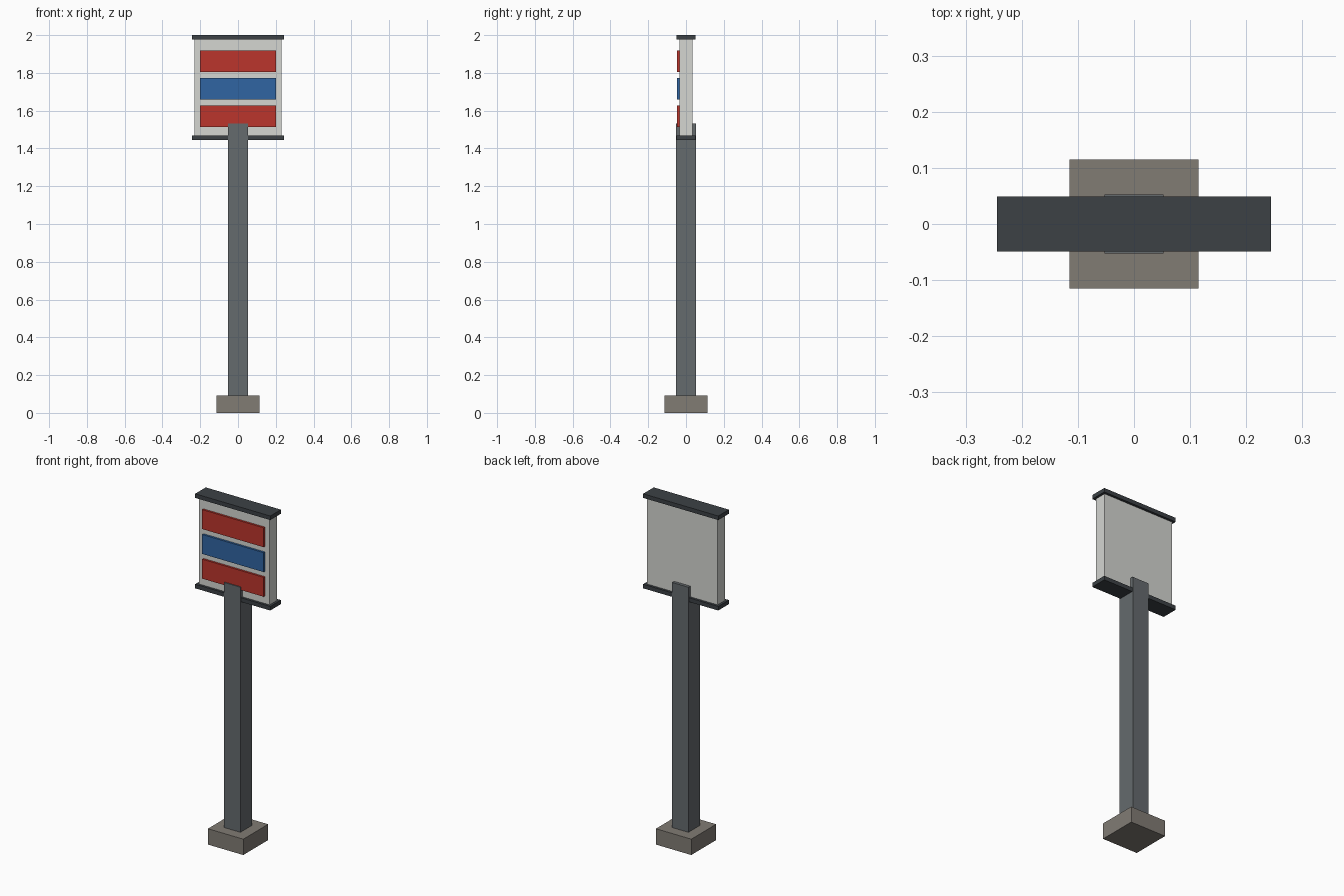
import bpy

if "Cube" in bpy.data.objects:
    bpy.data.objects.remove(bpy.data.objects["Cube"])


def material(name, color):
    mat = bpy.data.materials.new(name)
    mat.diffuse_color = (*color, 1)
    mat.use_nodes = True
    mat.node_tree.nodes["Principled BSDF"].inputs["Base Color"].default_value = mat.diffuse_color
    return mat


def box(name, half_x, y0, y1, z0, z1, mat):
    bpy.ops.mesh.primitive_cube_add(size=1, location=(0, (y0 + y1) / 2, (z0 + z1) / 2))
    obj = bpy.context.object
    obj.name = name
    obj.scale = (2 * half_x, y1 - y0, z1 - z0)
    bpy.ops.object.transform_apply(location=False, rotation=False, scale=True)
    obj.data.materials.append(mat)
    return obj


stone = material("stone", (0.22, 0.20, 0.175))
steel = material("steel", (0.13, 0.145, 0.155))
dark = material("dark_trim", (0.045, 0.053, 0.06))
white = material("panel_white", (0.66, 0.67, 0.64))
red = material("red", (0.50, 0.035, 0.025))
blue = material("blue", (0.03, 0.13, 0.36))

# Footing and post
box("footing", 0.115, -0.115, 0.115, 0, 0.093, stone)
box("post", 0.053, -0.053, 0.053, 0.09, 1.532, steel)

# Sign panel with trim along its top and bottom
box("sign_panel", 0.23, -0.035, 0.035, 1.46, 1.98, white)
for name, z in (("bottom_trim", 1.445), ("top_trim", 1.976)):
    box(name, 0.244, -0.049, 0.049, z, z + 0.024, dark)

# Coloured bands raised on the front face
for name, z, mat in (("lower_band", 1.57, red), ("middle_band", 1.715, blue), ("upper_band", 1.861, red)):
    box(name, 0.2, -0.047, -0.033, z - 0.057, z + 0.057, mat)
